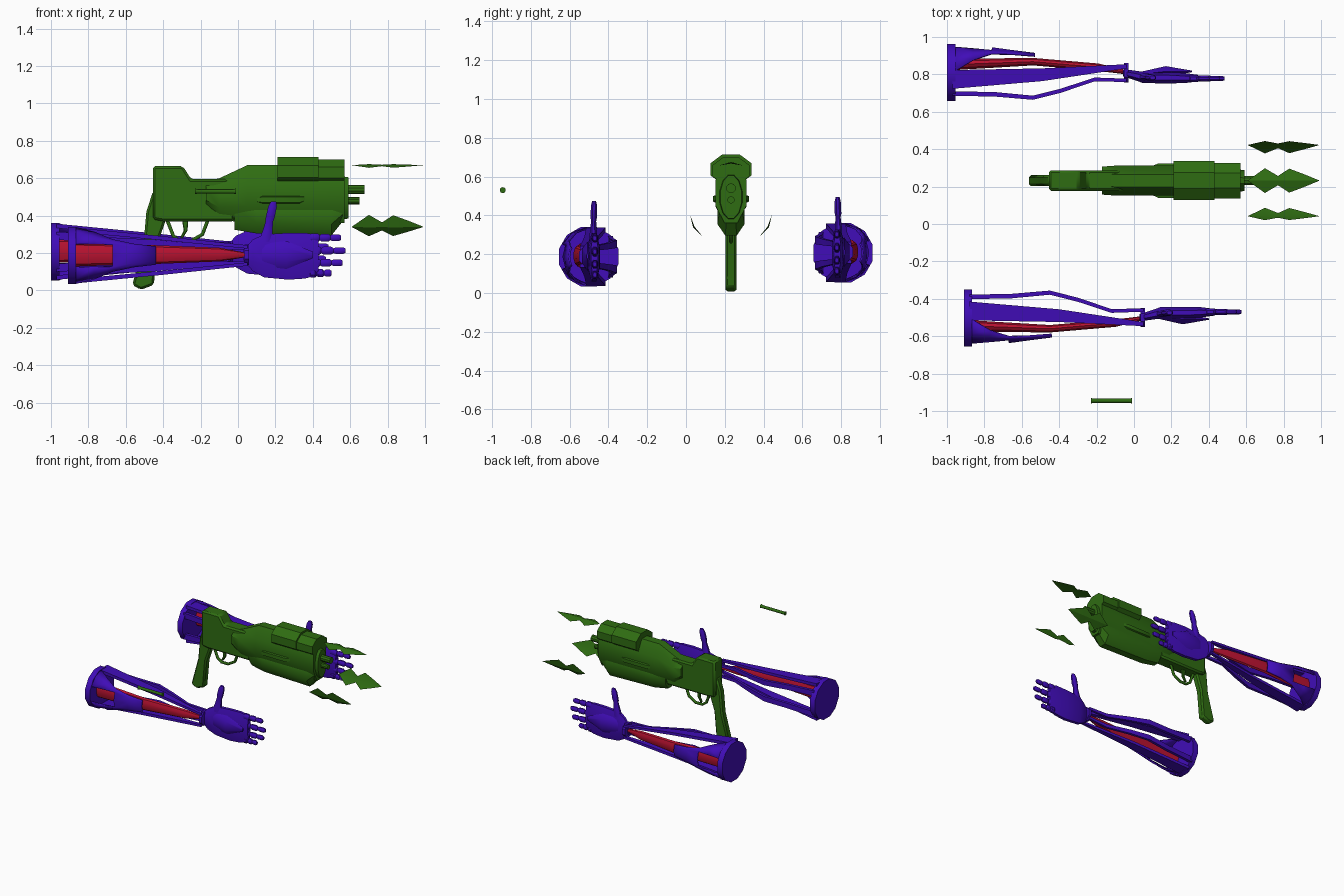
import bpy, bmesh, math
from mathutils import Matrix, Vector

if "Cube" in bpy.data.objects:
    bpy.data.objects.remove(bpy.data.objects["Cube"])


def material(name, rgb):
    m = bpy.data.materials.new(name)
    m.use_nodes = True
    m.diffuse_color = (*rgb, 1)
    m.node_tree.nodes["Principled BSDF"].inputs["Base Color"].default_value = (*rgb, 1)
    return m


GREEN = material("dark green", (0.028, 0.15, 0.006))
PURPLE = material("deep purple", (0.052, 0.004, 0.48))
RED = material("crimson", (0.48, 0.006, 0.03))
GY = 0.232          # gun centre line


def finish(name, bm, mat, angle=35):
    bmesh.ops.recalc_face_normals(bm, faces=bm.faces)
    me = bpy.data.meshes.new(name)
    bm.to_mesh(me)
    bm.free()
    me.materials.append(mat)
    ob = bpy.data.objects.new(name, me)
    bpy.context.collection.objects.link(ob)
    bpy.ops.object.select_all(action="DESELECT")
    ob.select_set(True)
    bpy.context.view_layer.objects.active = ob
    bpy.ops.object.shade_smooth_by_angle(angle=math.radians(angle))
    return ob


def loft(name, stations, n, mat, axis="x"):
    """Skin n-sided sections; each is (along, centre a, centre b, radius a, radius b)."""
    bm = bmesh.new()
    k = 1 / math.cos(math.pi / n)
    rings = []
    for t, ca, cb, ra, rb in stations:
        ring = []
        for i in range(n):
            a = math.pi / n + math.tau * i / n
            u, v = ca + ra * k * math.cos(a), cb + rb * k * math.sin(a)
            ring.append(bm.verts.new((t, u, v) if axis == "x" else (u, v, t)))
        rings.append(ring)
    for r, s in zip(rings, rings[1:]):
        for i in range(n):
            j = (i + 1) % n
            bm.faces.new((r[i], r[j], s[j], s[i]))
    bm.faces.new(rings[0])
    bm.faces.new(rings[-1])
    return finish(name, bm, mat)


def gun_loft(name, stations, n=8):
    """Sections on the gun line as (x, half width, bottom, top)."""
    return loft(name, [(x, GY, (lo + hi) / 2, w, (hi - lo) / 2)
                       for x, w, lo, hi in stations], n, GREEN)


def side_prism(name, profile, half):
    """Extrude an x-z outline symmetrically about the gun line, with softened edges."""
    bm = bmesh.new()
    face = bm.faces.new([bm.verts.new((x, GY - half, z)) for x, z in profile])
    out = bmesh.ops.extrude_face_region(bm, geom=[face])["geom"]
    bmesh.ops.translate(bm, vec=(0, 2 * half, 0),
                        verts=[g for g in out if isinstance(g, bmesh.types.BMVert)])
    ob = finish(name, bm, GREEN)
    bev = ob.modifiers.new("soft edges", "BEVEL")
    bev.width, bev.segments = min(0.012, half * 0.4), 1
    return ob


# ---- Gun ----
side_prism("receiver", [(-.455, .38), (-.455, .665), (-.295, .665), (-.25, .595),
                        (-.02, .595), (-.02, .37), (-.4, .37)], .055)
side_prism("grip", [(-.455, .53), (-.49, .42), (-.505, .25), (-.565, .03), (-.52, .004),
                    (-.45, .03), (-.43, .25), (-.385, .38), (-.385, .53)], .029)
gun_loft("main_body", [(-.17, .075, .44, .585), (-.10, .08, .38, .60),
                       (.05, .08, .36, .67), (.57, .08, .36, .67)])
gun_loft("fore_end", [(-.02, .06, .325, .5), (.1, .07, .305, .5),
                      (.5, .07, .295, .5), (.56, .06, .37, .5)])
gun_loft("barrel_shroud", [(.21, .105, .56, .715), (.43, .105, .56, .715),
                           (.43, .095, .56, .70), (.57, .095, .56, .70)])
gun_loft("side_panel", [(.08, .07, .47, .5), (.13, .092, .45, .52),
                        (.33, .092, .45, .52), (.38, .07, .48, .51)])
gun_loft("muzzle_plate", [(.56, .06, .38, .61), (.592, .055, .385, .605)], 12)
gun_loft("upper_barrel", [(.58, .024, .516, .564), (.675, .024, .516, .564)], 10)
gun_loft("lower_barrel", [(.58, .018, .462, .498), (.65, .018, .462, .498)], 10)
side_prism("trigger", [(-.30, .38), (-.29, .32), (-.31, .28), (-.295, .28),
                       (-.27, .32), (-.265, .38)], .01)

# Trigger guard as a swept bar
curve = bpy.data.curves.new("trigger_guard", "CURVE")
curve.dimensions = "3D"
curve.bevel_depth, curve.bevel_resolution = .011, 1
guard_path = [(-.38, .38), (-.345, .29), (-.31, .265), (-.25, .265), (-.19, .30), (-.16, .38)]
spline = curve.splines.new("POLY")
spline.points.add(len(guard_path) - 1)
for p, (x, z) in zip(spline.points, guard_path):
    p.co = (x, GY, z, 1)
curve.materials.append(GREEN)
bpy.context.collection.objects.link(bpy.data.objects.new("trigger_guard", curve))

# Loose pin with flared ends
loft("loose_pin", [(-.23, -.945, .53, .015, .015), (-.215, -.945, .53, .011, .011),
                   (-.025, -.945, .53, .011, .011), (-.01, -.945, .53, .015, .015)], 10, GREEN)

# ---- Three curved blades spaced round the muzzle ----
BLADE = [(.61, .002), (.70, .066), (.77, .025), (.83, .064), (.91, .034), (.99, .001)]
for num, deg in enumerate((0, 120, 240)):
    bm = bmesh.new()
    spin = Matrix.Rotation(math.radians(deg), 4, "X")
    rows = []
    for x, w in BLADE:
        lift = .014 * w / .066
        pts = [(x, -w, -lift), (x, 0, lift * .4), (x, w, -lift), (x, 0, -lift * .2)]
        rows.append([bm.verts.new(spin @ Vector((px, py, pz + .22)) + Vector((0, GY, .45)))
                     for px, py, pz in pts])
    for r, s in zip(rows, rows[1:]):
        for i in range(4):
            bm.faces.new((r[i], r[(i + 1) % 4], s[(i + 1) % 4], s[i]))
    bm.faces.new(rows[0])
    bm.faces.new(rows[-1])
    finish(f"blade_{num + 1}", bm, GREEN, 25)

# ---- Arm, built once and then mirrored ----
AY, AZ = -.502, .187
arm = [loft("elbow_cap", [(-.91, AY, AZ, .153, .153), (-.865, AY, AZ, .153, .153)], 12, PURPLE)]

# Forearm cover: tapering curved sheet with a window
bm = bmesh.new()
rows = []
for x, r, span, win in [(-.87, .148, 88, 25), (-.77, .14, 62, 26),
                        (-.67, .13, 40, 27), (-.56, .115, 32, 20), (-.44, .10, 28, 16)]:
    row = []
    for a in (-span, -(span + win) / 2, -win, 0, win, (span + win) / 2, span):
        t = math.radians(a)
        row.append(bm.verts.new((x, AY - r * math.cos(t), AZ + r * math.sin(t))))
    rows.append(row)
for i in range(4):
    for j in range(6):
        if not (i < 2 and j in (2, 3)):
            bm.faces.new((rows[i][j], rows[i][j + 1], rows[i + 1][j + 1], rows[i + 1][j]))
cover = finish("forearm_cover", bm, PURPLE)
solid = cover.modifiers.new("thickness", "SOLIDIFY")
solid.thickness, solid.offset = .01, 0
arm.append(cover)

# Inner rod
arm.append(loft("forearm_rod", [(-.87, -.545, .192, .03, .06), (-.45, -.56, .192, .02, .048),
                                (-.1, -.53, .192, .02, .035), (.04, -.505, .19, .012, .012)], 10, RED))

# Struts above, below and along the inner side
for word, s in (("upper", 1), ("lower", -1)):
    arm.append(loft(f"{word}_strut", [(-.88, -.465, AZ + s * .138, .05, .012),
                                      (-.4, -.49, AZ + s * .092, .034, .011),
                                      (.05, -.535, AZ + s * .046, .011, .009)], 4, PURPLE))
    arm.append(loft(f"{word}_inner_strut", [(-.88, -.39, AZ + s * .085, .012, .022),
                                            (-.65, -.385, AZ + s * .075, .012, .02),
                                            (-.45, -.367, AZ + s * .065, .011, .02),
                                            (-.3, -.405, AZ + s * .055, .011, .016),
                                            (-.12, -.465, AZ + s * .045, .01, .013),
                                            (.05, -.46, AZ + s * .04, .009, .01)], 4, PURPLE))

# Wrist and hand
arm.append(loft("wrist_ring", [(.036, -.5, .19, .052, .055), (.06, -.5, .19, .052, .055)], 8, PURPLE))
arm.append(loft("palm", [(.03, -.5, .19, .018, .03), (.08, -.49, .188, .024, .085),
                         (.14, -.475, .185, .03, .115), (.27, -.475, .183, .031, .125),
                         (.36, -.472, .186, .027, .122), (.43, -.472, .19, .018, .105)], 8, PURPLE))
arm.append(loft("palm_pad", [(.1, -.49, .19, .01, .05), (.26, -.508, .19, .028, .065),
                             (.4, -.508, .19, .004, .015)], 6, PURPLE))
for name, z, tip in (("index", .282, .55), ("middle", .213, .575),
                     ("ring", .148, .56), ("little", .093, .5)):
    a = .38
    step = (tip - a) / 3
    joints = []
    for k in range(3):
        r = .024 - .003 * k
        for f, g in ((0, .65), (.2, 1), (.8, 1), (1, .65)):
            joints.append((a + step * (k + f), -.47, z, r * g * .75, r * g))
    arm.append(loft(f"{name}_finger", joints, 8, PURPLE))
arm.append(loft("thumb", [(.26, .15, -.478, .04, .02), (.32, .158, -.478, .026, .018),
                          (.37, .168, -.476, .02, .013), (.39, .172, -.476, .024, .017),
                          (.45, .185, -.474, .023, .016), (.475, .19, -.474, .014, .01)],
                8, PURPLE, "z"))

# Second arm, mirrored across the depth axis
flip = Matrix.Translation((-.09, .308, .02)) @ Matrix.Diagonal((1, -1, 1, 1))
for ob in arm:
    twin = ob.copy()
    twin.data = ob.data.copy()
    twin.data.transform(flip)
    twin.data.flip_normals()
    base = ob.name
    ob.name, twin.name = "right_" + base, "left_" + base
    bpy.context.collection.objects.link(twin)
